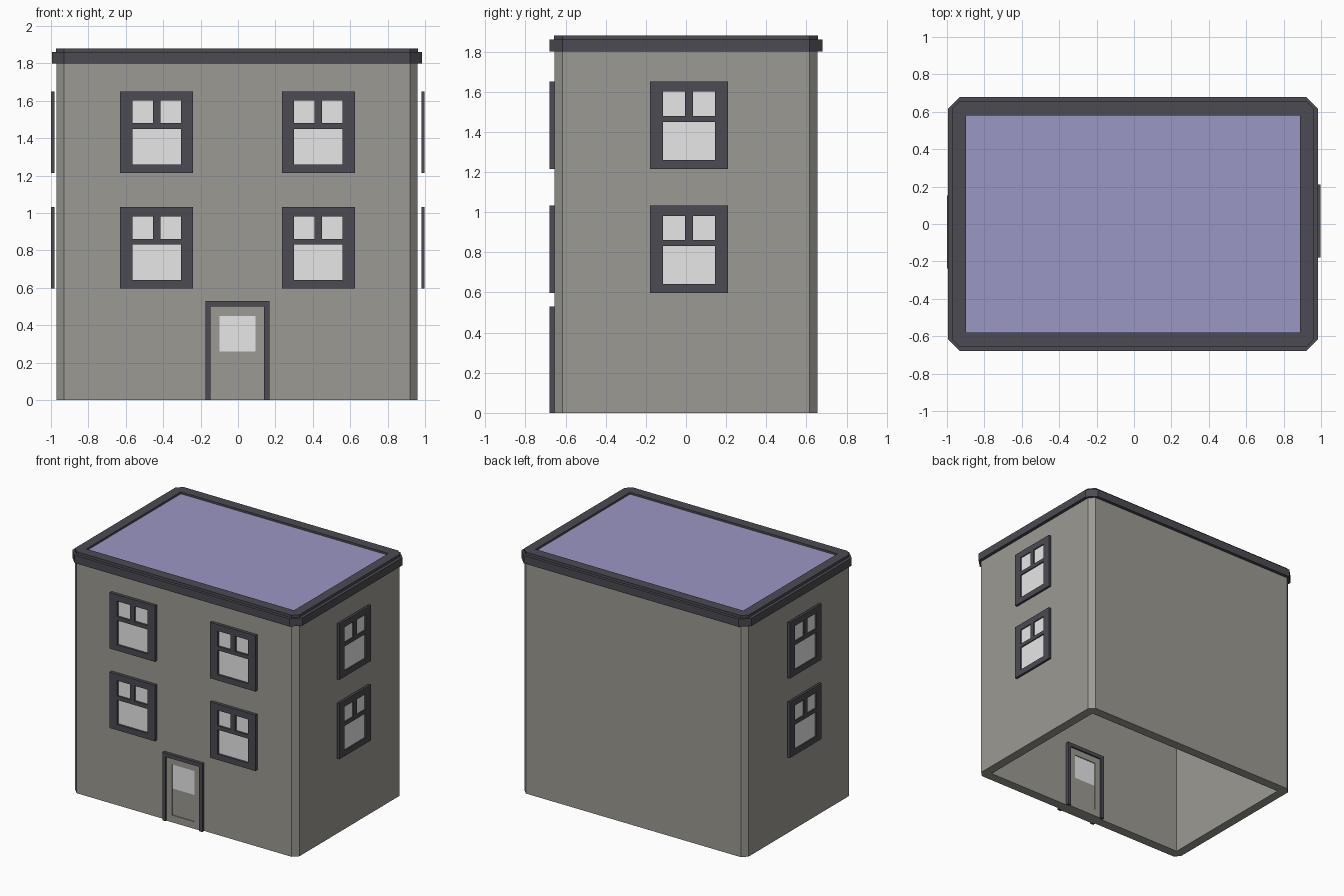
import bpy, bmesh, math
from mathutils import Matrix, Vector

if "Cube" in bpy.data.objects:
    bpy.data.objects.remove(bpy.data.objects["Cube"])


def mat(name, r, g, b):
    m = bpy.data.materials.new(name)
    m.diffuse_color = (r, g, b, 1)
    m.use_nodes = True
    m.node_tree.nodes["Principled BSDF"].inputs["Base Color"].default_value = m.diffuse_color
    return m


WALL = mat("wall_grey", 0.332, 0.323, 0.292)
TRIM = mat("dark_trim", 0.072, 0.070, 0.084)
GLASS = mat("pale_glass", 0.8, 0.8, 0.8)
ROOF = mat("roof_purple", 0.327, 0.309, 0.558)
CX = -0.005                      # house centre in x
INNER = (0.893, 0.58)            # half size of the hollow


def finish(bm, name, material, matrix=Matrix()):
    bmesh.ops.recalc_face_normals(bm, faces=bm.faces)
    me = bpy.data.meshes.new(name)
    bm.to_mesh(me)
    bm.free()
    me.materials.append(material)
    ob = bpy.data.objects.new(name, me)
    ob.matrix_world = matrix
    bpy.context.collection.objects.link(ob)
    return ob


def boxes(name, material, items, matrix=Matrix()):
    """One object from boxes given as (x0, x1, y0, y1, z0, z1)."""
    bm = bmesh.new()
    for x0, x1, y0, y1, z0, z1 in items:
        t = Matrix.Translation(((x0 + x1) / 2, (y0 + y1) / 2, (z0 + z1) / 2))
        s = Matrix.Diagonal((x1 - x0, y1 - y0, z1 - z0, 1))
        bmesh.ops.create_cube(bm, size=1, matrix=t @ s)
    return finish(bm, name, material, matrix)


def corners(hx, hy, c):
    pts = []
    for sx, sy in ((1, 1), (-1, 1), (-1, -1), (1, -1)):
        pair = [(sx * hx, sy * (hy - c)), (sx * (hx - c), sy * hy)]
        pts += pair if sx * sy > 0 else pair[::-1]
    return pts


def tube(name, material, hx, hy, c, z0, z1):
    """Hollow block with chamfered outer corners and square inner ones."""
    bm = bmesh.new()
    out, inn = corners(hx, hy, c), corners(*INNER, 0)
    loops = [[bm.verts.new((CX + x, y, z)) for x, y in pts]
             for pts, z in ((out, z0), (out, z1), (inn, z1), (inn, z0))]
    for a in range(4):
        p, q = loops[a], loops[(a + 1) % 4]
        for i in range(8):
            j = (i + 1) % 8
            bm.faces.new((p[i], p[j], q[j], q[i]))
    bmesh.ops.remove_doubles(bm, verts=bm.verts, dist=1e-5)
    return finish(bm, name, material)


# Hollow walls, cornice, parapet and roof
tube("walls", WALL, 0.965, 0.655, 0.04, 0, 1.80)
tube("cornice", TRIM, 0.99, 0.68, 0.065, 1.80, 1.86)
tube("parapet", TRIM, 0.967, 0.658, 0.042, 1.86, 1.88)
boxes("roof", ROOF, [(CX - INNER[0], CX + INNER[0], -INNER[1], INNER[1], 1.855, 1.865)])


# Windows: local x along the wall, local -y outward
def window(name, pos, turn, d):
    m = Matrix.Translation(Vector(pos)) @ Matrix.Rotation(math.radians(turn), 4, 'Z')
    w, p, h = 0.195, 0.13, 0.435
    boxes(name + "_frame", TRIM, [
        (-w, -p, -d, 0, 0, h), (p, w, -d, 0, 0, h),
        (-p, p, -d, 0, 0, 0.045), (-p, p, -d, 0, 0.385, h),
        (-p, p, -d, 0, 0.235, 0.265), (-0.02, 0.02, -d, 0, 0.265, 0.385)], m)
    boxes(name + "_glass", GLASS, [
        (-p, p, -0.009, -0.001, 0.045, 0.235),
        (-p, -0.02, -0.009, -0.001, 0.265, 0.385),
        (0.02, p, -0.009, -0.001, 0.265, 0.385)], m)


for floor, z in (("lower", 0.597), ("upper", 1.215)):
    for side, x in (("left", -0.435), ("right", 0.43)):
        window(f"{floor}_front_{side}_window", (x, -0.655, z), 0, 0.024)
    window(f"{floor}_right_side_window", (0.98, 0.015, z), 90, 0.018)
    window(f"{floor}_left_side_window", (-0.982, -0.043, z), -90, 0.018)

# Door, repeated on the outer and inner face of the front wall
for side, y, s in (("outer", -0.655, -1), ("inner", -0.58, 1)):
    def slab(d):
        return tuple(sorted((y, y + s * d)))
    f, l, g = slab(0.024), slab(0.012), slab(0.005)
    boxes(side + "_door_frame", TRIM, [
        (-0.175, -0.147, *f, 0, 0.53), (0.14, 0.168, *f, 0, 0.53),
        (-0.147, 0.14, *f, 0.50, 0.53)])
    boxes(side + "_door_leaf", WALL, [
        (-0.147, -0.10, *l, 0, 0.50), (0.093, 0.14, *l, 0, 0.50),
        (-0.10, 0.093, *l, 0, 0.055), (-0.10, 0.093, *l, 0.45, 0.50),
        (-0.10, 0.093, *g, 0.055, 0.26)])
    boxes(side + "_door_glass", GLASS, [(-0.10, 0.093, *g, 0.26, 0.45)])
